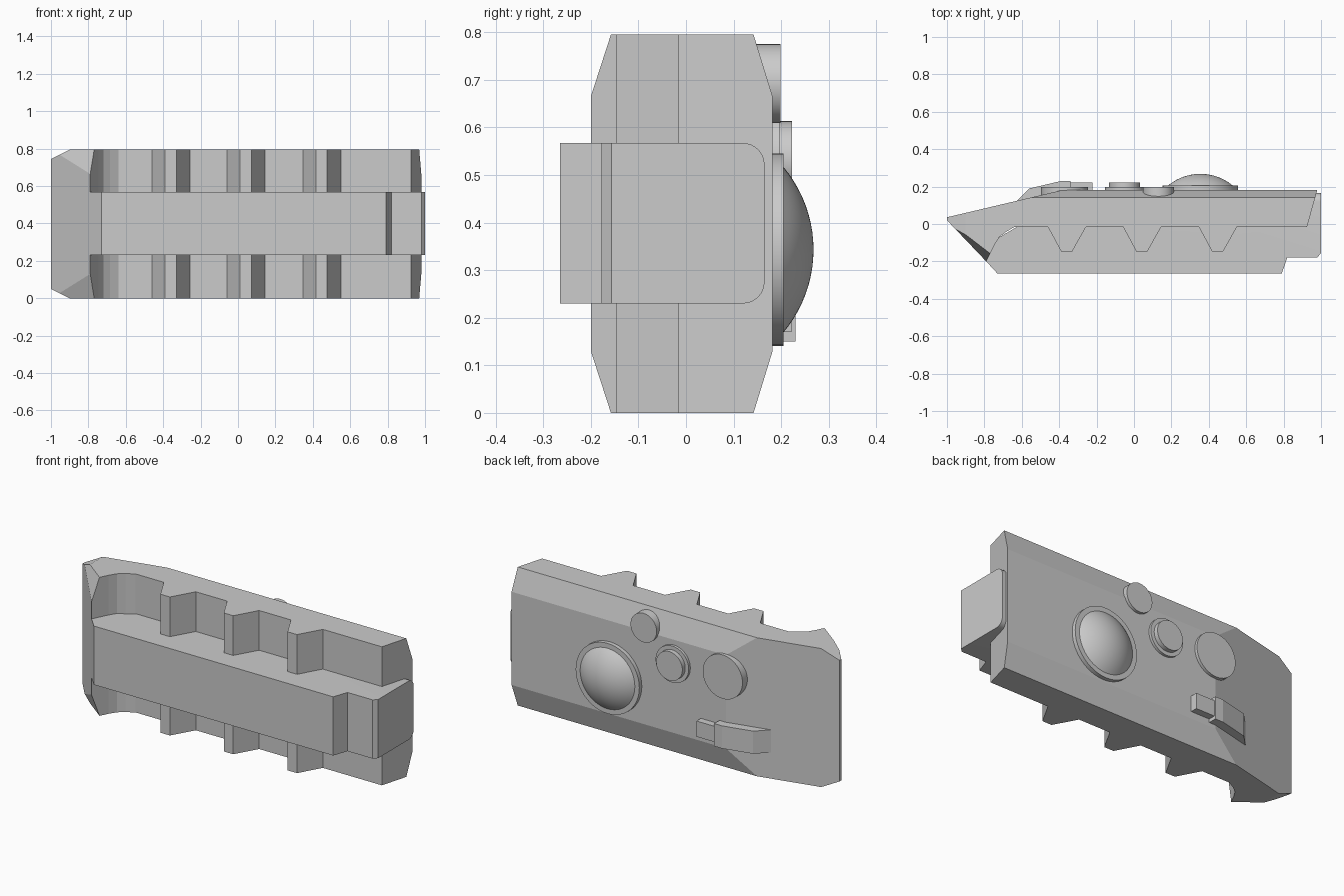
import bpy, bmesh, math
from mathutils import Vector

if "Cube" in bpy.data.objects:
    bpy.data.objects.remove(bpy.data.objects["Cube"])

W = 0.795  # full width along z

grey = bpy.data.materials.new("plain_grey")
grey.diffuse_color = (0.6, 0.6, 0.6, 1)
grey.use_nodes = True
grey.node_tree.nodes["Principled BSDF"].inputs["Base Color"].default_value = grey.diffuse_color


def finish(bm, name, smooth=None):
    bmesh.ops.recalc_face_normals(bm, faces=bm.faces)
    me = bpy.data.meshes.new(name)
    bm.to_mesh(me)
    bm.free()
    me.materials.append(grey)
    ob = bpy.data.objects.new(name, me)
    bpy.context.collection.objects.link(ob)
    if smooth:
        bpy.ops.object.select_all(action='DESELECT')
        ob.select_set(True)
        bpy.context.view_layer.objects.active = ob
        bpy.ops.object.shade_smooth_by_angle(angle=math.radians(smooth))
    return ob


def extrude(profile, z0, z1):
    """Extrude an x-y profile along z."""
    bm = bmesh.new()
    f = bm.faces.new([bm.verts.new((x, y, z0)) for x, y in profile])
    r = bmesh.ops.extrude_face_region(bm, geom=[f])
    vs = [v for v in r["geom"] if isinstance(v, bmesh.types.BMVert)]
    bmesh.ops.translate(bm, verts=vs, vec=(0, 0, z1 - z0))
    bmesh.ops.recalc_face_normals(bm, faces=bm.faces)
    return bm


def slice_off(bm, a, b, c, inside):
    """Cut by the plane through a, b, c, keep the side holding 'inside', cap it."""
    a, b, c = Vector(a), Vector(b), Vector(c)
    n = (b - a).cross(c - a).normalized()
    if n.dot(Vector(inside) - a) > 0:
        n = -n
    geom = bm.verts[:] + bm.edges[:] + bm.faces[:]
    bmesh.ops.bisect_plane(bm, geom=geom, dist=1e-5, plane_co=a, plane_no=n, clear_outer=True)
    rim = [e for e in bm.edges if e.is_boundary]
    if rim:
        bmesh.ops.holes_fill(bm, edges=rim, sides=0)


def lathe(name, cx, cz, pts, seg=48):
    """Turn (radius, y) points around the y axis at cx, cz."""
    bm = bmesh.new()
    rings = []
    for r, y in pts:
        if r < 1e-6:
            rings.append([bm.verts.new((cx, y, cz))] * seg)
        else:
            rings.append([bm.verts.new((cx + r * math.cos(2 * math.pi * i / seg), y,
                                        cz + r * math.sin(2 * math.pi * i / seg))) for i in range(seg)])
    for p, q in zip(rings, rings[1:]):
        for i in range(seg):
            j = (i + 1) % seg
            quad = list(dict.fromkeys((p[i], p[j], q[j], q[i])))
            bm.faces.new(quad)
    for ring in (rings[0], rings[-1]):
        if ring[0] is not ring[1]:
            bm.faces.new(ring)
    return finish(bm, name, 35)


# Hull: side profile with toothed skirts, then chamfered edges
TOP = 0.182
hull = [(-1, 0.036), (-1, 0.02), (-0.79, -0.2), (-0.765, -0.15), (-0.745, -0.11),
        (-0.72, -0.07), (-0.685, -0.043), (-0.64, -0.016)]
for x in (-0.46, -0.058, 0.347):
    hull += [(x, -0.016), (x + 0.07, -0.146), (x + 0.13, -0.146), (x + 0.203, -0.016)]
hull += [(0.925, -0.016), (0.98, TOP), (-0.38, TOP)]
bm = extrude(hull, 0, W)
core = (0, 0.08, W / 2)
for side in (0, 1):
    def p(x, y, z):
        return (x, y, W - z if side else z)
    slice_off(bm, p(0, 0.142, 0), p(1, 0.142, 0), p(0, TOP, 0.13), core)      # top edge
    slice_off(bm, p(-1, 0, 0.05), p(-0.9, 0, 0), p(-0.9, 1, 0), core)         # nose corner
    slice_off(bm, p(-0.95, -0.03, 0.025), p(-0.77, -0.157, 0),
              p(-0.79, -0.2, 0.13), core)                                     # nose underside
finish(bm, "hull")

# Keel block running through the middle, rounded at its upper rear corners
keel = [(-0.79, -0.2), (-0.73, -0.265), (0.79, -0.265), (0.82, -0.178), (0.98, -0.178),
        (1, -0.157), (1, 0.165), (0.5, 0.165), (-0.6, 0), (-0.77, -0.1)]
bm = extrude(keel, 0.23, 0.567)
edges = [e for e in bm.edges if all(abs(v.co.y - 0.165) < 1e-4 for v in e.verts)
         and abs(e.verts[0].co.z - e.verts[1].co.z) < 1e-4]
bmesh.ops.bevel(bm, geom=edges, offset=0.045, segments=8, profile=0.5, affect='EDGES')
finish(bm, "keel_block", 25)

# Round fittings on the deck
lathe("dome_ring", 0.355, 0.343, [(0.202, 0.15), (0.202, 0.205)])
R = (0.175 ** 2 + 0.064 ** 2) / (2 * 0.064)
a0 = math.asin(0.175 / R)
lathe("dome", 0.355, 0.343, [(R * math.sin(a0 * (1 - i / 10)), 0.268 - R + R * math.cos(a0 * (1 - i / 10)))
                             for i in range(11)])
lathe("small_disc", 0.13, 0.692, [(0.083, 0.14), (0.083, 0.199)])
lathe("hatch_base", -0.05, 0.53, [(0.105, 0.15), (0.105, 0.197)])
lathe("hatch_lid", -0.05, 0.53, [(0.083, 0.19), (0.083, 0.223)])
lathe("large_disc", -0.372, 0.545, [(0.126, 0.12), (0.126, 0.199)])

# Wedge housing with a small box behind it
finish(extrude([(-0.635, 0.115), (-0.56, 0.19), (-0.39, 0.23), (-0.34, 0.23), (-0.34, 0.15)],
               0.15, 0.28), "wedge_housing")
finish(extrude([(-0.36, 0.15), (-0.36, 0.222), (-0.222, 0.222), (-0.222, 0.15)], 0.17, 0.26), "small_box")
